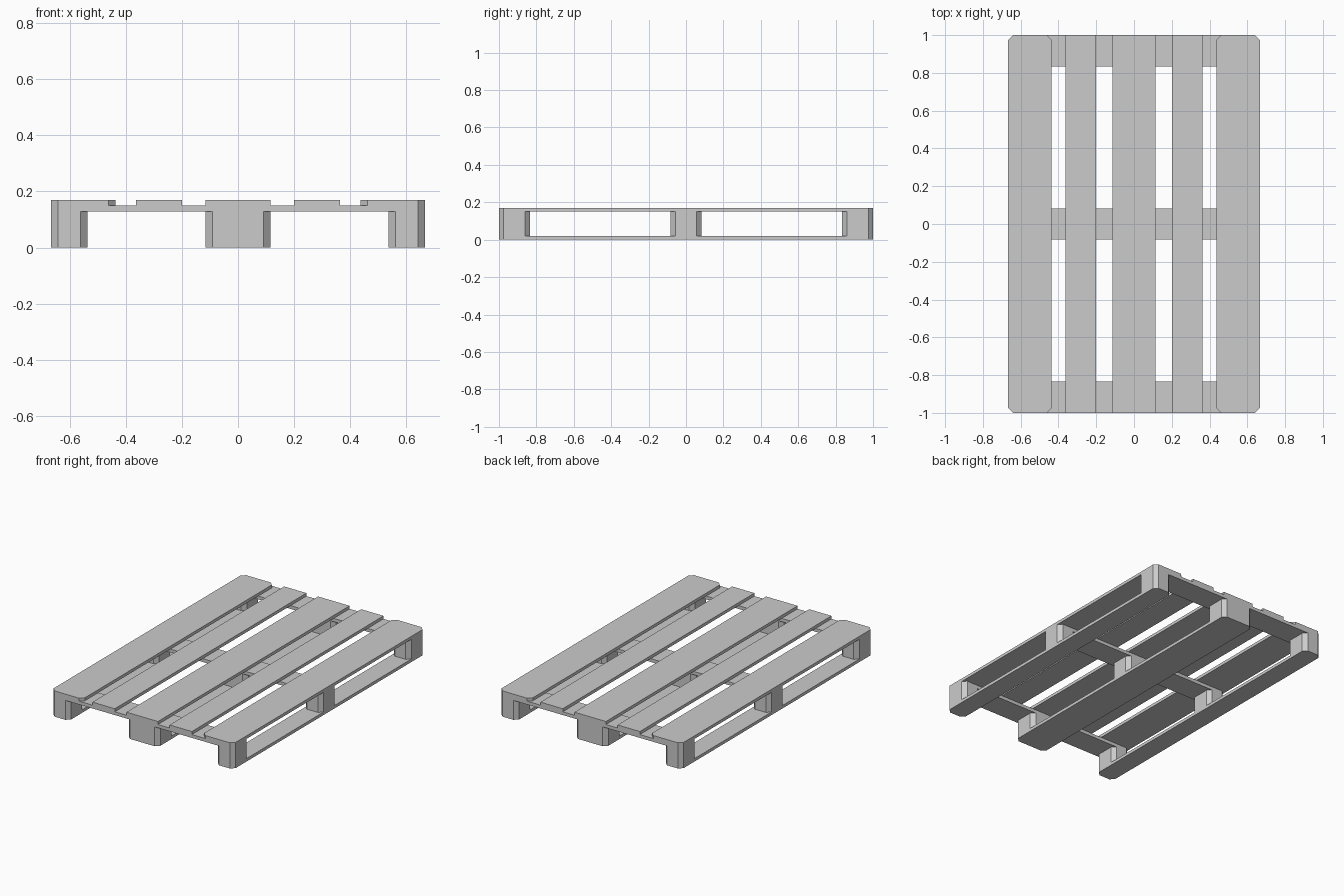
import bpy, bmesh

if "Cube" in bpy.data.objects:
    bpy.data.objects.remove(bpy.data.objects["Cube"])

C = 0.025                      # corner cut
HX, HY = 0.666, 1.0            # half width, half length
Z = [0.0, 0.02, 0.128, 0.15, 0.17]   # layer heights


def slab(name, x0, x1, y0, y1, z0, z1, cut=C):
    """Upright prism with a rectangular or corner-cut outline."""
    if cut:
        pts = [(x0 + cut, y0), (x1 - cut, y0), (x1, y0 + cut), (x1, y1 - cut),
               (x1 - cut, y1), (x0 + cut, y1), (x0, y1 - cut), (x0, y0 + cut)]
    else:
        pts = [(x0, y0), (x1, y0), (x1, y1), (x0, y1)]
    bm = bmesh.new()
    face = bm.faces.new([bm.verts.new((x, y, z0)) for x, y in pts])
    ext = bmesh.ops.extrude_face_region(bm, geom=[face])
    top = [v for v in ext["geom"] if isinstance(v, bmesh.types.BMVert)]
    bmesh.ops.translate(bm, verts=top, vec=(0, 0, z1 - z0))
    bmesh.ops.recalc_face_normals(bm, faces=bm.faces)
    mesh = bpy.data.meshes.new(name)
    bm.to_mesh(mesh)
    bm.free()
    obj = bpy.data.objects.new(name, mesh)
    bpy.context.collection.objects.link(obj)
    return obj


columns = {"left": (-HX, -0.536), "middle": (-0.115, 0.115), "right": (0.536, HX)}
rows = {"front": (-HY, -0.835), "centre": (-0.082, 0.082), "back": (0.835, HY)}

# Bottom skids and the nine spacer blocks
for col, (x0, x1) in columns.items():
    slab(f"{col}_skid", x0, x1, -HY, HY, Z[0], Z[1])
    for row, (y0, y1) in rows.items():
        slab(f"{row}_{col}_block", x0, x1, y0, y1, Z[1], Z[2])

# Cross boards over the blocks
for row, (y0, y1) in rows.items():
    slab(f"{row}_cross_board", -HX, HX, y0, y1, Z[2], Z[3])

# Deck boards: only the two outer ones have cut corners
slab("middle_deck_board", -0.115, 0.115, -HY, HY, Z[3], Z[4], 0)
for side, s in (("left", -1), ("right", 1)):
    for part, a, b, cut in (("inner", 0.2, 0.363, 0), ("outer", 0.436, HX, C)):
        x0, x1 = sorted((s * a, s * b))
        slab(f"{side}_{part}_deck_board", x0, x1, -HY, HY, Z[3], Z[4], cut)
